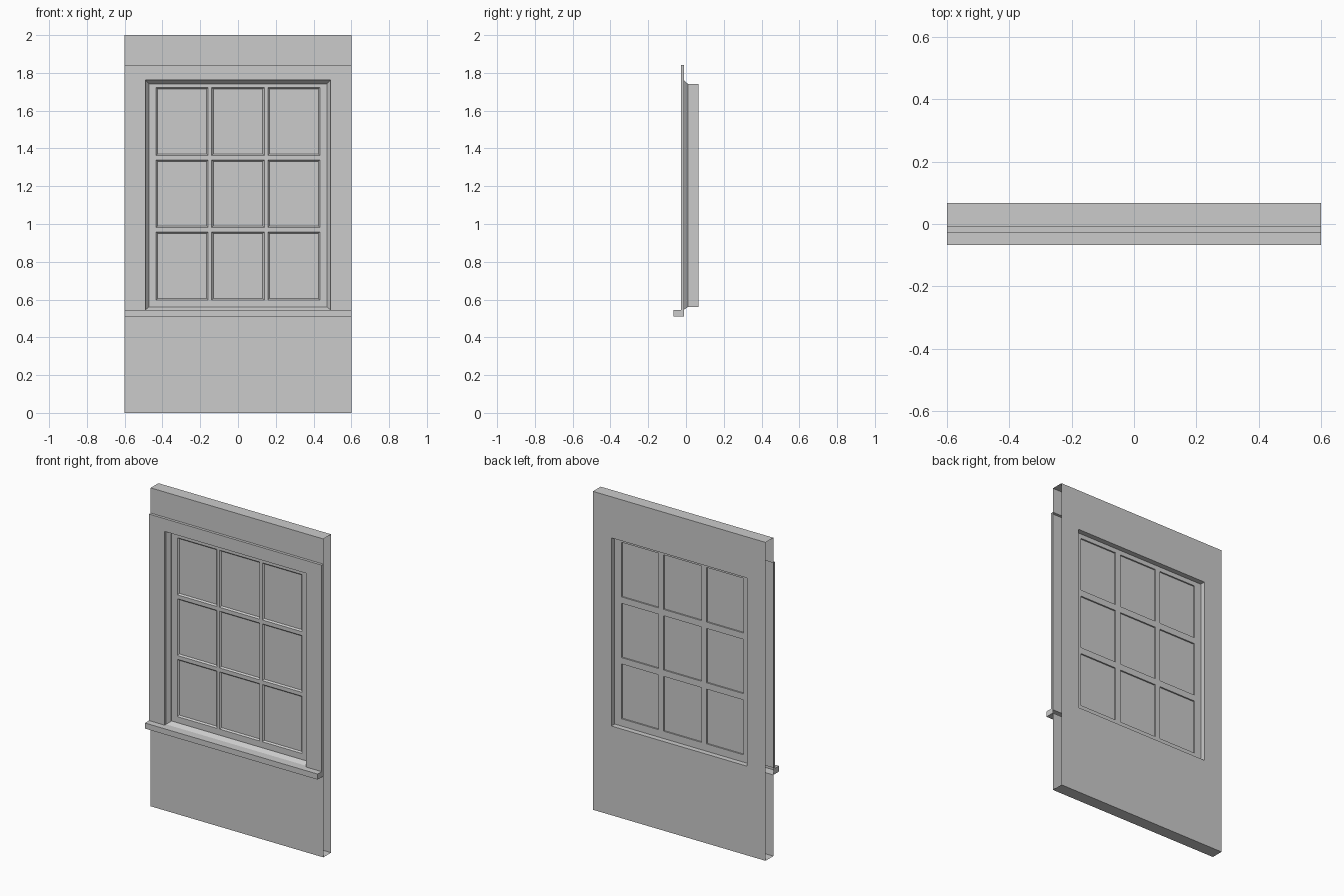
import bpy
from mathutils import Vector

if "Cube" in bpy.data.objects:
    bpy.data.objects.remove(bpy.data.objects["Cube"])

HALF, TOP = 0.6, 2.0
BACK, WALL, TRIM, SILL = 0.067, -0.010, -0.027, -0.067
SILL_BOTTOM, SILL_TOP, HEAD = 0.51, 0.545, 1.842
SASH_FRONT, GLASS, SASH_BACK = 0.016, 0.025, 0.034
FRONT_DIR, BACK_DIR = Vector((0, -1, 0)), Vector((0, 1, 0))
UP, DOWN = Vector((0, 0, 1)), Vector((0, 0, -1))


def quad(pts, toward):
    """Four points ordered so the face points toward the given direction."""
    p = [Vector(v) for v in pts]
    n = (p[1] - p[0]).cross(p[2] - p[0])
    return p if n.dot(toward) > 0 else p[::-1]


def upright(x0, x1, z0, z1, y, toward=FRONT_DIR):
    return quad([(x0, y, z0), (x1, y, z0), (x1, y, z1), (x0, y, z1)], toward)


def level(y0, y1, z, toward):
    return quad([(-HALF, y0, z), (HALF, y0, z), (HALF, y1, z), (-HALF, y1, z)], toward)


def end(side, y0, y1, z0, z1):
    x = side * HALF
    return quad([(x, y0, z0), (x, y1, z0), (x, y1, z1), (x, y0, z1)], Vector((side, 0, 0)))


def loft(rings):
    """Inward-facing walls between rectangles (x0, x1, z0, z1, y)."""
    faces = []
    for a, b in zip(rings, rings[1:]):
        ca, cb = [[Vector((x, r[4], z)) for x, z in
                   ((r[0], r[2]), (r[1], r[2]), (r[1], r[3]), (r[0], r[3]))] for r in (a, b)]
        centre = (sum(ca, Vector()) + sum(cb, Vector())) / 8
        for i in range(4):
            j = (i + 1) % 4
            pts = [ca[i], ca[j], cb[j], cb[i]]
            faces.append(quad(pts, centre - sum(pts, Vector()) / 4))
    return faces


def frame(outer, inner, y, toward):
    """Flat rectangle with a rectangular hole."""
    a, b, c, d = outer
    e, f, g, h = inner
    return [upright(a, e, c, d, y, toward), upright(f, b, c, d, y, toward),
            upright(e, f, c, g, y, toward), upright(e, f, h, d, y, toward)]


def make(name, faces):
    verts = [v for f in faces for v in f]
    idx, n = [], 0
    for f in faces:
        idx.append(range(n, n + len(f)))
        n += len(f)
    mesh = bpy.data.meshes.new(name)
    mesh.from_pydata(verts, [], [tuple(i) for i in idx])
    obj = bpy.data.objects.new(name, mesh)
    bpy.context.collection.objects.link(obj)


# Wall panel, open at both ends so sections can join side by side
opening = (-0.472, 0.472, 0.56, 1.742)
make("wall_panel",
     [upright(-HALF, HALF, 0, SILL_BOTTOM, WALL), upright(-HALF, HALF, HEAD, TOP, WALL),
      level(WALL, BACK, TOP, UP), level(WALL, BACK, 0, DOWN)]
     + frame((-HALF, HALF, 0, TOP), opening, BACK, BACK_DIR))

# Flat casing around the window
cx, cz = 0.491, 1.762
make("window_casing",
     [upright(-HALF, -cx, SILL_TOP, HEAD, TRIM), upright(cx, HALF, SILL_TOP, HEAD, TRIM),
      upright(-cx, cx, cz, HEAD, TRIM), level(TRIM, WALL, HEAD, UP)]
     + [end(s, TRIM, WALL, SILL_TOP, HEAD) for s in (-1, 1)])

# Projecting sill
make("window_sill",
     [upright(-HALF, HALF, SILL_BOTTOM, SILL_TOP, SILL), level(SILL, TRIM, SILL_TOP, UP),
      level(SILL, WALL, SILL_BOTTOM, DOWN)]
     + [end(s, SILL, WALL, SILL_BOTTOM, SILL_TOP) for s in (-1, 1)])

# Stepped reveal lining the opening
outer = (-cx, cx, SILL_TOP, cz)
make("window_reveal", loft([outer + (TRIM,), outer + (-0.013,),
                            opening + (0.010,), opening + (BACK,)]))

# Sash: flat grid front and back, nine pane openings bevelled in front
cols = [(-0.433, -0.158), (-0.139, 0.139), (0.158, 0.433)]
rows = [(0.598, 0.958), (0.982, 1.339), (1.363, 1.722)]
B = 0.008
sash, glass = [], []
for y, d, o in ((SASH_FRONT, FRONT_DIR, 0), (SASH_BACK, BACK_DIR, B)):
    xs = [opening[0]] + [v for a, b in cols for v in (a + o, b - o)] + [opening[1]]
    zs = [opening[2]] + [v for a, b in rows for v in (a + o, b - o)] + [opening[3]]
    for i in range(7):
        for j in range(7):
            if not (i % 2 and j % 2):
                sash.append(upright(xs[i], xs[i + 1], zs[j], zs[j + 1], y, d))
for x0, x1 in cols:
    for z0, z1 in rows:
        inner = (x0 + B, x1 - B, z0 + B, z1 - B)
        sash += loft([(x0, x1, z0, z1, SASH_FRONT), inner + (GLASS,), inner + (SASH_BACK,)])
        glass.append(upright(*inner, GLASS))
make("window_sash", sash)
make("window_panes", glass)
